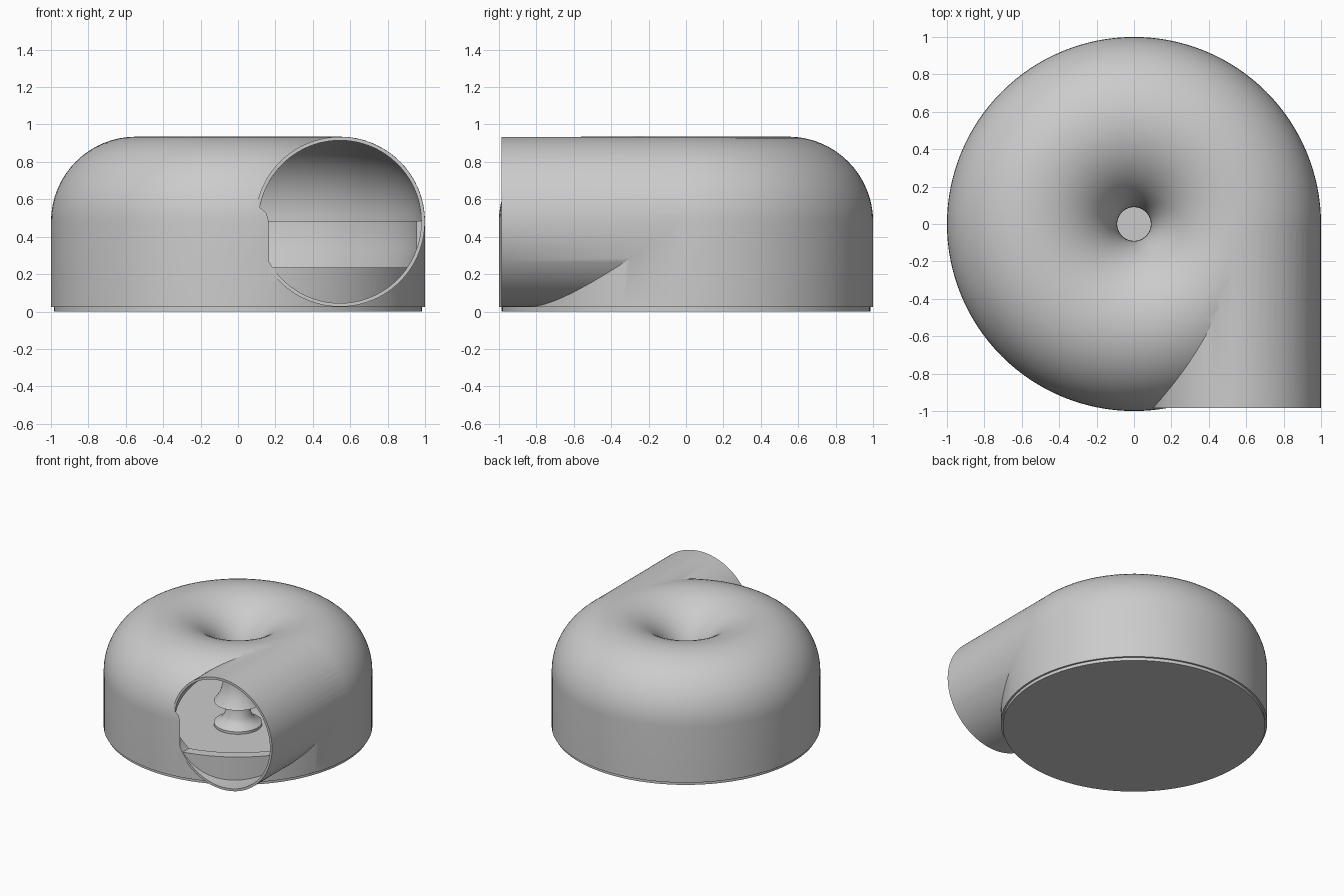
import bpy, bmesh, math
from mathutils import Matrix, Vector

old = bpy.data.objects.get("Cube")
if old:
    bpy.data.objects.remove(old)

# Single material
grey = bpy.data.materials.new("light_grey")
grey.use_nodes = True
colour = (0.6, 0.6, 0.6, 1)
grey.diffuse_color = colour
grey.node_tree.nodes["Principled BSDF"].inputs["Base Color"].default_value = colour

SEG = 128
MID_R, MID_Z = 0.545, 0.48      # centre of the round channel section


def finish(bm, name):
    bmesh.ops.remove_doubles(bm, verts=bm.verts, dist=1e-5)
    bmesh.ops.recalc_face_normals(bm, faces=bm.faces)
    mesh = bpy.data.meshes.new(name)
    bm.to_mesh(mesh)
    bm.free()
    mesh.materials.append(grey)
    obj = bpy.data.objects.new(name, mesh)
    bpy.context.collection.objects.link(obj)
    return obj


def lathe(name, profile):
    """Spin a closed (radius, height) loop about the z axis."""
    bm = bmesh.new()
    rings = []
    for i in range(SEG):
        a = 2 * math.pi * i / SEG
        rings.append([bm.verts.new((r * math.cos(a), r * math.sin(a), z)) for r, z in profile])
    n = len(profile)
    for i in range(SEG):
        p, q = rings[i], rings[(i + 1) % SEG]
        for j in range(n):
            k = (j + 1) % n
            if profile[j][0] == 0 and profile[k][0] == 0:
                continue
            if profile[j][0] == 0:
                bm.faces.new((p[j], q[k], p[k]))
            elif profile[k][0] == 0:
                bm.faces.new((p[j], q[j], p[k]))
            else:
                bm.faces.new((p[j], q[j], q[k], p[k]))
    return finish(bm, name)


def pipe(name, radius, y0, y1):
    """Solid cylinder along y through the channel centre."""
    bm = bmesh.new()
    place = Matrix.Translation(Vector((MID_R, (y0 + y1) / 2, MID_Z))) @ Matrix.Rotation(math.pi / 2, 4, "X")
    bmesh.ops.create_cone(bm, cap_ends=True, segments=SEG, radius1=radius,
                          radius2=radius, depth=y1 - y0, matrix=place)
    return finish(bm, name)


def arch(radius, steps=32):
    """Half circle from the outer side over the top to the inner side."""
    return [(MID_R + radius * math.cos(math.pi * i / steps),
             MID_Z + radius * math.sin(math.pi * i / steps)) for i in range(steps + 1)]


def boolean(target, tool, operation):
    mod = target.modifiers.new(operation.lower(), "BOOLEAN")
    mod.operation, mod.object, mod.solver = operation, tool, "EXACT"
    bpy.context.view_layer.objects.active = target
    bpy.ops.object.modifier_apply(modifier=mod.name)
    bpy.data.objects.remove(tool)


# Rounded housing with a flared centre inlet
housing = lathe("housing", [(0.16, 0.025), (1, 0.025)] + arch(0.455)
                + [(0.094, 0.38), (0.115, 0.3), (0.16, 0.235)])

# Tangential outlet pipe
boolean(housing, pipe("outlet", 0.454, -0.985, 0.02), "UNION")

# Hollow chamber: sloped lower wall, ledge and round roof
chamber = lathe("chamber", [(0.05, -0.05), (0.85, -0.05), (0.85, 0.04), (0.955, 0.335),
                            (0.955, 0.485), (0.98, 0.485)] + arch(0.435)[1:]
                + [(0.114, 0.38), (0.135, 0.3), (0.18, 0.235), (0.05, 0.235)])
boolean(housing, chamber, "DIFFERENCE")

# Outlet bore, leaving the low front wall of the housing in place
bore = pipe("bore", 0.435, -0.986, -0.01)
low_wall = lathe("low_wall", [(0, -0.1), (0.999, -0.1), (0.999, 0.235), (0, 0.235)])
boolean(bore, low_wall, "DIFFERENCE")
boolean(housing, bore, "DIFFERENCE")

# Base plate with the flared centre hub
base = lathe("base_plate", [(0, 0), (0.985, 0), (0.985, 0.025), (0.848, 0.025), (0.848, 0.04),
                            (0.18, 0.04), (0.18, 0.06), (0.13, 0.085), (0.1, 0.13),
                            (0.092, 0.2), (0, 0.2)])

# Smooth shading with crisp edges
for obj in (housing, base):
    bpy.ops.object.select_all(action="DESELECT")
    obj.select_set(True)
    bpy.context.view_layer.objects.active = obj
    bpy.ops.object.shade_smooth_by_angle(angle=math.radians(30))
